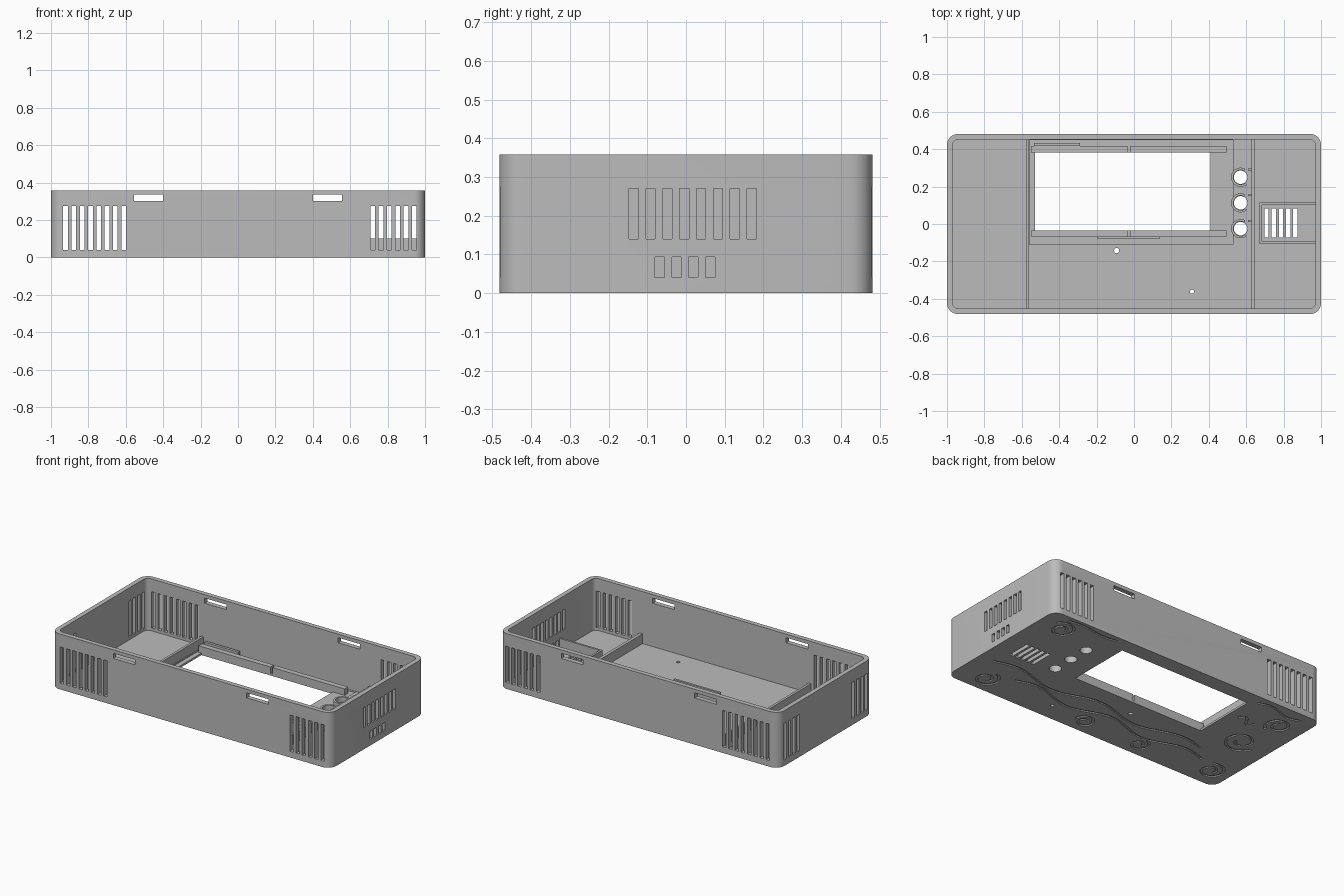
import bpy, bmesh, math
from mathutils import Vector

if "Cube" in bpy.data.objects:
    bpy.data.objects.remove(bpy.data.objects["Cube"], do_unlink=True)

grey = bpy.data.materials.new("plain grey")
grey.use_nodes = True
grey.diffuse_color = (0.5, 0.5, 0.5, 1)
grey.node_tree.nodes["Principled BSDF"].inputs["Base Color"].default_value = (0.5, 0.5, 0.5, 1)

FLOOR, TOP = 0.022, 0.358


def prism(bm, outline, z0, z1):
    """Extrude a flat outline between two heights."""
    low = [bm.verts.new((x, y, z0)) for x, y in outline]
    high = [bm.verts.new((x, y, z1)) for x, y in outline]
    bm.faces.new(low[::-1])
    bm.faces.new(high)
    n = len(low)
    for i in range(n):
        j = (i + 1) % n
        bm.faces.new((low[i], low[j], high[j], high[i]))


def box(bm, x0, x1, y0, y1, z0, z1):
    prism(bm, [(x0, y0), (x1, y0), (x1, y1), (x0, y1)], z0, z1)


def rounded(hx, hy, r, steps=8):
    pts = []
    for k, (sx, sy) in enumerate([(1, 1), (-1, 1), (-1, -1), (1, -1)]):
        for i in range(steps + 1):
            a = math.pi / 2 * (k + i / steps)
            pts.append((sx * (hx - r) + r * math.cos(a), sy * (hy - r) + r * math.sin(a)))
    return pts


def circle(cx, cy, r, n=32):
    return [(cx + r * math.cos(2 * math.pi * i / n), cy + r * math.sin(2 * math.pi * i / n))
            for i in range(n)]


def ribbon(bm, path, width, z0, z1):
    """Square-section strip following a flat path."""
    pts = [Vector(p) for p in path]
    rings = []
    for i, p in enumerate(pts):
        d = (pts[min(i + 1, len(pts) - 1)] - pts[max(i - 1, 0)]).normalized()
        n = Vector((-d.y, d.x)) * width / 2
        rings.append([bm.verts.new((q.x, q.y, z)) for q, z in
                      ((p + n, z0), (p - n, z0), (p - n, z1), (p + n, z1))])
    for a, b in zip(rings, rings[1:]):
        for k in range(4):
            m = (k + 1) % 4
            bm.faces.new((a[k], a[m], b[m], b[k]))
    bm.faces.new(rings[0][::-1])
    bm.faces.new(rings[-1])


def arc(cx, cy, r0, r1, start, sweep, n=28):
    pts = []
    for i in range(n + 1):
        t = i / n
        a, r = math.radians(start + sweep * t), r0 + (r1 - r0) * t
        pts.append((cx + r * math.cos(a), cy + r * math.sin(a)))
    return pts


def finish(name, bm):
    bmesh.ops.recalc_face_normals(bm, faces=bm.faces)
    mesh = bpy.data.meshes.new(name)
    bm.to_mesh(mesh)
    bm.free()
    obj = bpy.data.objects.new(name, mesh)
    bpy.context.collection.objects.link(obj)
    mesh.materials.append(grey)
    return obj


def activate(obj):
    bpy.ops.object.select_all(action='DESELECT')
    obj.select_set(True)
    bpy.context.view_layer.objects.active = obj


def smooth(obj):
    activate(obj)
    bpy.ops.object.shade_smooth_by_angle(angle=math.radians(30))


def cut(obj, bm):
    cutter = finish("cutter", bm)
    cutter.hide_render = True
    mod = obj.modifiers.new("cut", 'BOOLEAN')
    mod.operation, mod.solver, mod.object = 'DIFFERENCE', 'EXACT', cutter
    mod.use_self = True
    activate(obj)
    bpy.ops.object.modifier_apply(modifier=mod.name)
    bpy.data.objects.remove(cutter, do_unlink=True)


# Open case: rounded block with a hollow
bm = bmesh.new()
prism(bm, rounded(1, 0.482, 0.06), 0, TOP)
case = finish("case_shell", bm)
bm = bmesh.new()
prism(bm, rounded(0.97, 0.452, 0.032), FLOOR, 0.5)
cut(case, bm)

# Shallow display recess in the floor
bm = bmesh.new()
box(bm, -0.56, 0.53, -0.11, 0.45, 0.013, 0.06)
cut(case, bm)

# Wall vents, latch slots, floor openings
bm = bmesh.new()
for side in (-1, 1):
    ya, yb = sorted((side * 0.43, side * 0.55))
    for start, count in ((-0.935, 8), (0.708, 6)):
        for i in range(count):
            x = start + i * 0.0445
            box(bm, x, x + 0.025, ya, yb, 0.04, 0.275)
    for x in (-0.555, 0.4):
        box(bm, x, x + 0.155, ya, yb, 0.302, 0.335)
    for i in range(4):
        y = side * (0.415 - i * 0.0445)
        box(bm, -1.1, -0.95, y - 0.0125, y + 0.0125, 0.04, 0.275)
for start, count, z0, z1 in ((-0.147, 8, 0.14, 0.27), (-0.08, 4, 0.04, 0.093)):
    for i in range(count):
        y = start + i * 0.0435
        box(bm, 0.95, 1.1, y, y + 0.024, z0, z1)
for i in range(5):
    x = 0.697 + i * 0.0385
    box(bm, x, x + 0.023, -0.072, 0.083, -0.1, 0.06)
box(bm, -0.53, 0.41, -0.035, 0.383, -0.1, 0.06)
KNOBS = [(0.57, 0.25), (0.57, 0.113), (0.57, -0.025)]
for x, y in KNOBS:
    prism(bm, circle(x, y, 0.036), -0.1, 0.06)
prism(bm, circle(-0.093, -0.142, 0.014, 20), -0.1, 0.06)
prism(bm, circle(0.31, -0.362, 0.011, 20), -0.1, 0.06)
cut(case, bm)

# Engraved swirls and waves on the underside
bm = bmesh.new()
swirls = [(0.83, 0.34, 0.085, 30), (0.8, -0.37, 0.08, 100), (0.05, -0.385, 0.065, 0),
          (-0.36, -0.385, 0.065, 60), (-0.87, -0.35, 0.085, 60), (-0.79, 0.02, 0.11, 200),
          (-0.84, 0.29, 0.08, 300)]
for x, y, r, start in swirls:
    ribbon(bm, arc(x, y, r, r * 0.3, start, 500, 40), 0.014, -0.05, 0.007)
for x0, x1, y, height, turns in ((0.9, -0.66, -0.19, 0.035, 2.5), (0.66, -0.74, -0.28, 0.035, 2.5),
                                 (0.86, 0.5, 0.445, 0.01, 1), (-0.58, -0.9, 0.42, 0.02, 1),
                                 (-0.6, -0.72, 0.22, 0.03, 1)):
    path = [(x0 + (x1 - x0) * i / 50, y + height * math.sin(math.tau * turns * i / 50))
            for i in range(51)]
    ribbon(bm, path, 0.014, -0.05, 0.007)
cut(case, bm)
smooth(case)

# Cross ribs dividing the case
for name, x0, x1 in (("right_rib", -0.578, -0.562), ("left_rib", 0.627, 0.647)):
    bm = bmesh.new()
    box(bm, x0, x1, -0.455, 0.455, FLOOR - 0.005, 0.085)
    finish(name, bm)

# Display rails, each in two lengths with a clip
for name, y0, y1, clip in (("back_rail", 0.383, 0.418, (-0.535, -0.29, 0.416, 0.434)),
                           ("front_rail", -0.068, -0.035, (-0.195, 0.135, -0.08, -0.066))):
    bm = bmesh.new()
    for x0, x1 in ((-0.55, -0.035), (-0.022, 0.495)):
        box(bm, x0, x1, y0, y1, 0.008, 0.055)
    cx0, cx1, cy0, cy1 = clip
    box(bm, cx0, cx1, cy0, cy1, 0.008, 0.07)
    finish(name, bm)

# Speaker bay walls
bm = bmesh.new()
box(bm, 0.672, 0.975, 0.102, 0.115, FLOOR - 0.005, 0.1)
box(bm, 0.672, 0.975, -0.107, -0.094, FLOOR - 0.005, 0.1)
box(bm, 0.672, 0.685, -0.094, 0.102, FLOOR - 0.005, 0.1)
finish("speaker_bay", bm)

# Open collars and hooks around the control holes
for i, (x, y) in enumerate(KNOBS):
    bm = bmesh.new()
    ribbon(bm, arc(x, y, 0.045, 0.045, 60, 250), 0.012, 0.01, 0.055)
    box(bm, x + 0.04, 0.63, y + 0.036, y + 0.046, 0.01, 0.045)
    smooth(finish(f"control_collar_{i + 1}", bm))
